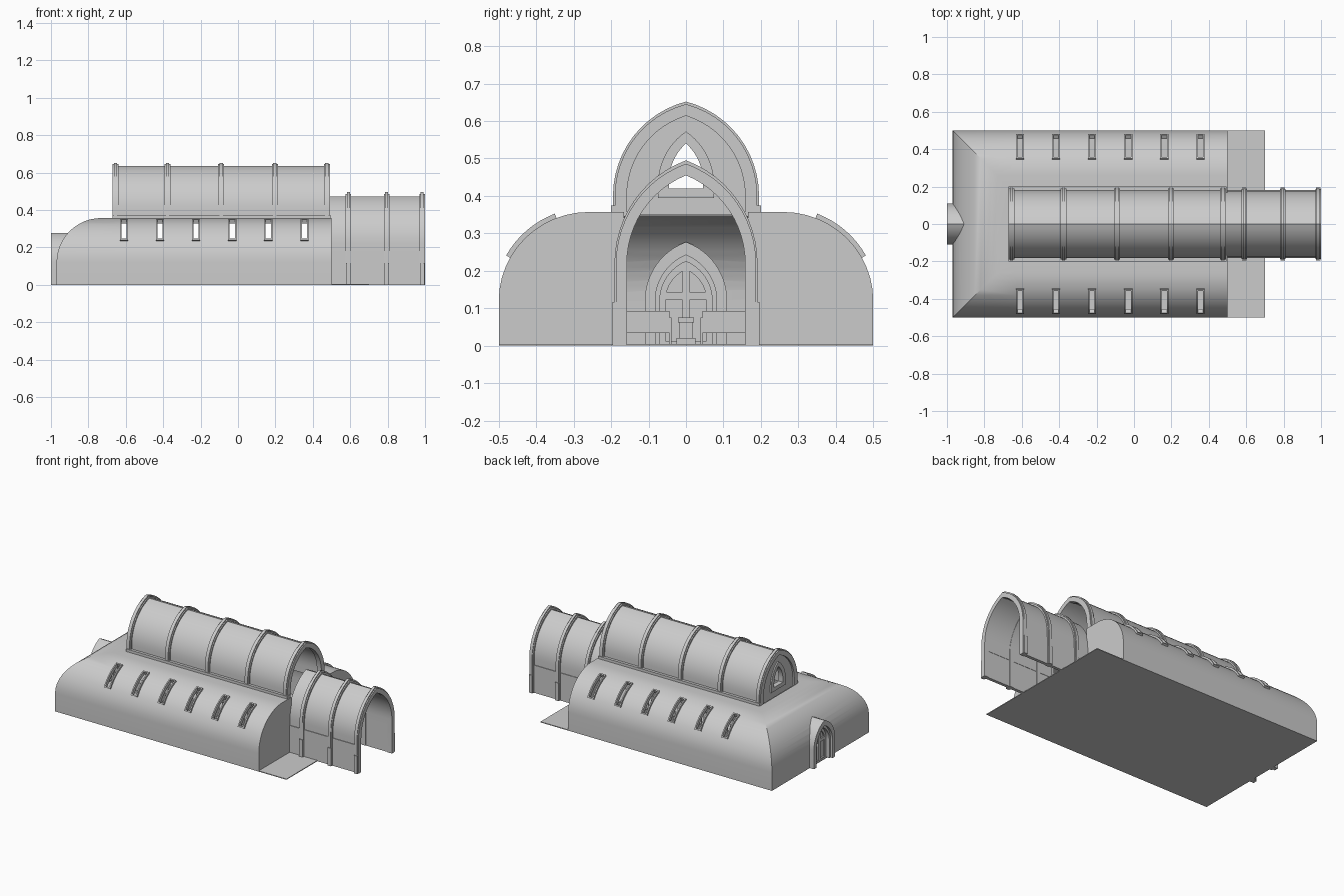
import bpy, bmesh
from math import sin, cos, acos, sqrt, radians

if "Cube" in bpy.data.objects:
    bpy.data.objects.remove(bpy.data.objects["Cube"])


def finish(bm, name, smooth=False, recalc=True):
    if recalc:
        bmesh.ops.recalc_face_normals(bm, faces=bm.faces[:])
    me = bpy.data.meshes.new(name)
    bm.to_mesh(me)
    bm.free()
    ob = bpy.data.objects.new(name, me)
    bpy.context.collection.objects.link(ob)
    bpy.ops.object.select_all(action='DESELECT')
    ob.select_set(True)
    bpy.context.view_layer.objects.active = ob
    if smooth:
        bpy.ops.object.shade_smooth_by_angle()
    return ob


def arch(w, zb, zs, zp, n=12):
    """Pointed arch outline (y, z) from right foot over the peak to left foot."""
    h = zp - zs
    a = (h * h - w * w) / (2 * w)
    r = w + a
    end = acos(a / r)
    right = [(w, zb)] + [(-a + r * cos(end * i / n), zs + r * sin(end * i / n)) for i in range(n)]
    return right + [(0, zp)] + [(-y, z) for y, z in reversed(right)]


def ring(bm, x0, x1, outer, inner, closed=False):
    """Band between two outlines, extruded along x."""
    rows = [[bm.verts.new((x, y, z)) for y, z in pts]
            for x, pts in ((x0, outer), (x1, outer), (x1, inner), (x0, inner))]
    n = len(outer)
    for i in range(n if closed else n - 1):
        j = (i + 1) % n
        for k in range(4):
            a, b = rows[k], rows[(k + 1) % 4]
            bm.faces.new((a[i], a[j], b[j], b[i]))
    if not closed:
        for i in (0, n - 1):
            bm.faces.new([r[i] for r in rows])


def prism(bm, x0, x1, pts):
    a = [bm.verts.new((x0, y, z)) for y, z in pts]
    b = [bm.verts.new((x1, y, z)) for y, z in pts]
    bm.faces.new(a)
    bm.faces.new(b)
    for i in range(len(pts)):
        j = (i + 1) % len(pts)
        bm.faces.new((a[i], a[j], b[j], b[i]))


def box(bm, x0, x1, y0, y1, z0, z1):
    prism(bm, x0, x1, [(y0, z0), (y1, z0), (y1, z1), (y0, z1)])


def curve(t, off=0.0):
    """Hall roof section (y, z) at angle t in degrees."""
    t = radians(t)
    return 0.26 + (0.24 + off) * cos(t), 0.12 + (0.237 + off) * sin(t)


WIN_X = [-0.61 + 0.193 * i for i in range(6)]
RIB_X = [-0.655, -0.377, -0.09, 0.197, 0.475]

# floor
bm = bmesh.new()
box(bm, -0.97, 0.7, -0.5, 0.5, 0, 0.005)
finish(bm, "floor")

# hall shell: profile swept round three sides, with window slots left open
prof = [(0.5, 0.0)] + [curve(7.5 * i) for i in range(13)] + [(0.2, 0.357)]
stops = sorted([x + s * 0.02 for x in WIN_X for s in (-1, 1)] + [0.5], reverse=True)
bm = bmesh.new()
rows = []
for y, z in prof:
    xe = -0.97 + (0.5 - y)
    path = [(x, -y) for x in stops] + [(xe, -y), (xe, y)] + [(x, y) for x in reversed(stops)]
    rows.append([bm.verts.new((px, py, z)) for px, py in path])
for k in range(len(rows) - 1):
    for i in range(len(rows[0]) - 1):
        a, b = rows[k][i].co, rows[k][i + 1].co
        mid = (a.x + b.x) / 2
        slot = abs(a.y - b.y) < 1e-6 and any(abs(mid - x) < 0.01 for x in WIN_X)
        if slot and 5 <= k <= 9:
            continue
        bm.faces.new((rows[k][i], rows[k + 1][i], rows[k + 1][i + 1], rows[k][i + 1]))
hall = finish(bm, "hall_shell", recalc=False)
sol = hall.modifiers.new("thickness", 'SOLIDIFY')
sol.thickness, sol.offset = 0.01, -1
# doorway cut through the back of the hall
bm = bmesh.new()
prism(bm, -1.1, -0.8, arch(0.09, -0.1, 0.12, 0.25))
cutter = finish(bm, "door_cutter")
cutter.hide_render = True
cut = hall.modifiers.new("doorway", 'BOOLEAN')
cut.operation, cut.object = 'DIFFERENCE', cutter
bpy.context.view_layer.objects.active = hall
for m in ("thickness", "doorway"):
    bpy.ops.object.modifier_apply(modifier=m)
bpy.data.objects.remove(cutter)
hall.select_set(True)
bpy.ops.object.shade_smooth_by_angle()

# hall gable walls beside the entrance
bm = bmesh.new()
for s in (-1, 1):
    prism(bm, 0.488, 0.5, [(s * y, z) for y, z in [(0.165, 0)] + prof + [(0.165, 0.357)]])
finish(bm, "gable_wall")

# raised window frames following the roof curve
bm = bmesh.new()
T = [29 + 40 * i / 8 for i in range(9)]
for x in WIN_X:
    for s in (-1, 1):
        for dx in (-0.018, 0.018):
            ring(bm, x + dx - 0.004, x + dx + 0.004,
                 [(s * curve(t, 0.012)[0], curve(t, 0.012)[1]) for t in T],
                 [(s * curve(t, -0.012)[0], curve(t, -0.012)[1]) for t in T])
        for t in (T[0], T[-1] - 2):
            q = [curve(t, 0.012), curve(t + 2, 0.012), curve(t + 2, -0.012), curve(t, -0.012)]
            prism(bm, x - 0.018, x + 0.018, [(s * y, z) for y, z in q])
finish(bm, "roof_window_frames", True)

# upper vault and its ribs
bm = bmesh.new()
ring(bm, -0.67, 0.49, arch(0.182, 0.355, 0.4, 0.635), arch(0.165, 0.355, 0.4, 0.62))
finish(bm, "upper_vault", True)
bm = bmesh.new()
for x in RIB_X:
    ring(bm, x - 0.016, x + 0.016, arch(0.19, 0.345, 0.4, 0.645), arch(0.158, 0.345, 0.4, 0.614))
    ring(bm, x - 0.009, x + 0.009, arch(0.195, 0.345, 0.4, 0.652), arch(0.17, 0.345, 0.4, 0.63))
finish(bm, "upper_ribs", True)
bm = bmesh.new()
for s in (-1, 1):
    box(bm, -0.67, 0.495, s * 0.165, s * 0.2, 0.35, 0.374)
finish(bm, "vault_kerb")

# end wall of the upper vault with pointed window
opening = arch(0.045, 0.42, 0.44, 0.54)
bm = bmesh.new()
ring(bm, -0.66, -0.645, arch(0.165, 0.35, 0.4, 0.62), opening, True)
ring(bm, -0.668, -0.637, arch(0.075, 0.395, 0.43, 0.572), opening, True)
finish(bm, "vault_end_window", True)

# entrance vault, side walls and ribs
bm = bmesh.new()
ring(bm, 0.49, 0.99, arch(0.178, 0.175, 0.22, 0.473), arch(0.16, 0.175, 0.22, 0.458))
finish(bm, "entrance_vault", True)
bm = bmesh.new()
for s in (-1, 1):
    box(bm, 0.49, 0.99, s * 0.162, s * 0.182, 0, 0.18)
finish(bm, "entrance_walls")
bm = bmesh.new()
for x in (0.59, 0.795, 0.985):
    ring(bm, x - 0.015, x + 0.015, arch(0.187, 0, 0.22, 0.486), arch(0.158, 0, 0.22, 0.455))
    ring(bm, x - 0.008, x + 0.008, arch(0.191, 0.11, 0.22, 0.495), arch(0.165, 0.11, 0.22, 0.465))
    for s in (-1, 1):
        box(bm, x - 0.012, x + 0.012, s * 0.16, s * 0.196, 0, 0.117)
finish(bm, "entrance_ribs", True)

# back portal with door and cross tracery
inner = arch(0.07, 0, 0.12, 0.225)
bm = bmesh.new()
ring(bm, -1.0, -0.89, arch(0.11, 0, 0.12, 0.277), arch(0.082, 0, 0.12, 0.242))
ring(bm, -0.985, -0.92, arch(0.085, 0, 0.12, 0.246), inner)
finish(bm, "portal", True)
bm = bmesh.new()
prism(bm, -0.953, -0.947, inner)
ring(bm, -0.962, -0.938, inner, arch(0.055, 0.012, 0.12, 0.203), True)
box(bm, -0.963, -0.937, -0.01, 0.01, 0, 0.21)
box(bm, -0.961, -0.939, -0.065, 0.065, 0.122, 0.143)
finish(bm, "door")

# interior: columns, benches and altar
bm = bmesh.new()
for x in RIB_X:
    for s in (-1, 1):
        box(bm, x - 0.012, x + 0.012, s * 0.172, s * 0.198, 0.005, 0.352)
        box(bm, x - 0.018, x + 0.018, s * 0.168, s * 0.204, 0.005, 0.03)
finish(bm, "columns")
bm = bmesh.new()
for i in range(10):
    x = -0.5 + 0.095 * i
    for s in (-1, 1):
        box(bm, x + 0.012, x + 0.018, s * 0.044, s * 0.176, 0.035, 0.092)
        box(bm, x - 0.02, x + 0.014, s * 0.044, s * 0.176, 0.034, 0.04)
        for y in (0.042, 0.178):
            box(bm, x - 0.022, x + 0.02, s * y - 0.003, s * y + 0.003, 0.003, 0.075)
finish(bm, "benches")
bm = bmesh.new()
box(bm, -0.74, -0.69, -0.025, 0.025, 0.004, 0.02)
box(bm, -0.735, -0.695, -0.018, 0.018, 0.02, 0.062)
box(bm, -0.74, -0.69, -0.022, 0.022, 0.062, 0.075)
finish(bm, "altar")
